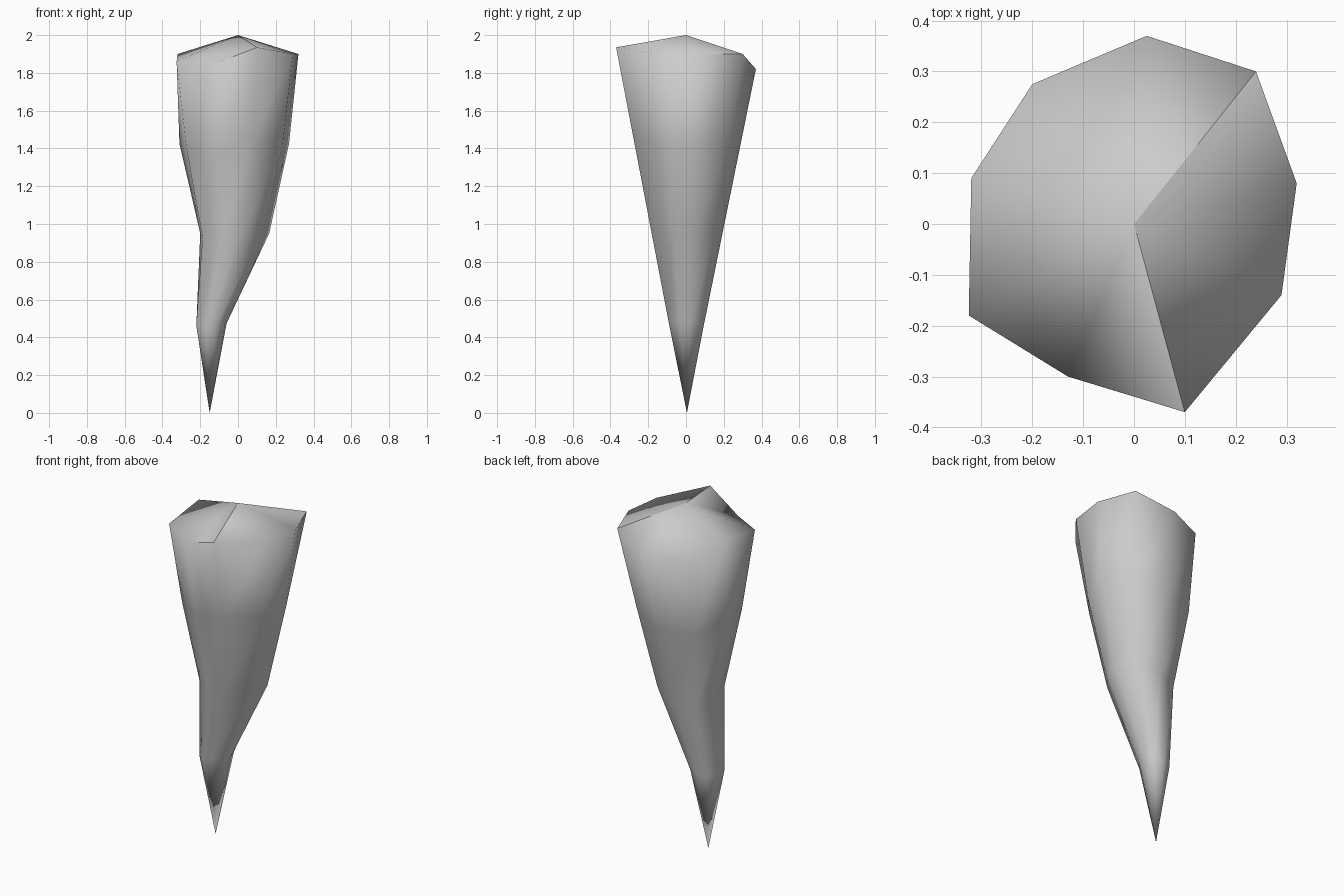
import bpy, bmesh

if "Cube" in bpy.data.objects:
    bpy.data.objects.remove(bpy.data.objects["Cube"])

stone = bpy.data.materials.new("grey stone")
stone.diffuse_color = (0.6, 0.6, 0.6, 1)
stone.use_nodes = True
stone.node_tree.nodes["Principled BSDF"].inputs["Base Color"].default_value = stone.diffuse_color

# uneven nine-sided rim (x, y, z)
RIM = [(.025, .37, 1.82), (.24, .30, 1.9), (.32, .08, 1.9),
       (.29, -.14, 1.9), (.10, -.37, 1.935), (-.13, -.30, 1.845),
       (-.325, -.18, 1.86), (-.32, .09, 1.9), (-.20, .275, 1.81)]
# sideways bend: x of each ring corner at a fraction of the height
BEND = {
    .75: [0, .166, .27, .237, .08, -.12, -.272, -.31, -.21],
    .5: [-.03, .082, .165, .132, .03, -.09, -.188, -.2, -.16],
    .25: [x * .25 - .14 for x, _, _ in RIM],
}

bm = bmesh.new()
n = len(RIM)
rings = [[bm.verts.new(p) for p in RIM]]
for t, xs in BEND.items():
    rings.append([bm.verts.new((x, y * t, z * t))
                  for x, (_, y, z) in zip(xs, RIM)])
apex = bm.verts.new((0, 0, 2))
tip = bm.verts.new((-.15, 0.005, 0))

# cap, sides and pointed end
for i in range(n):
    j = (i + 1) % n
    bm.faces.new((rings[0][i], rings[0][j], apex))
    for a, b in zip(rings, rings[1:]):
        bm.faces.new((a[i], b[i], b[j], a[j]))
    bm.faces.new((rings[-1][j], rings[-1][i], tip))
bmesh.ops.recalc_face_normals(bm, faces=bm.faces)

# smooth everywhere except one crease running across the cap
for f in bm.faces:
    f.smooth = True
r = rings[0]
path = [r[5], r[4], apex, r[1], r[2]]
for a, b in zip(path, path[1:]):
    bm.edges.get((a, b)).smooth = False

me = bpy.data.meshes.new("stone_spike")
bm.to_mesh(me)
bm.free()
me.materials.append(stone)
bpy.context.collection.objects.link(bpy.data.objects.new("stone_spike", me))
